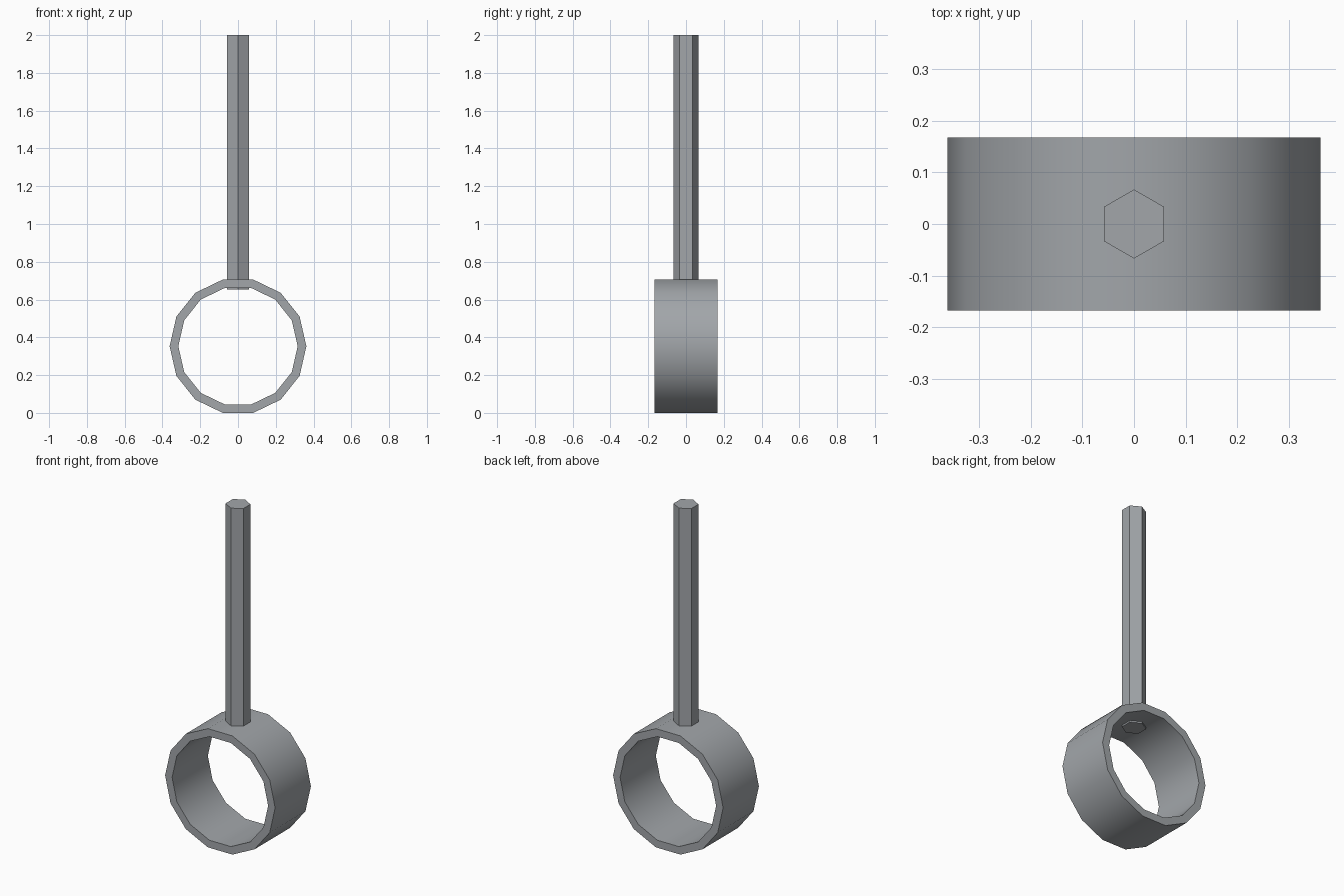
import bpy
import bmesh
import math
from mathutils import Matrix, Vector

cube = bpy.data.objects.get("Cube")
if cube:
    bpy.data.objects.remove(cube, do_unlink=True)

RADIUS, INNER, HALF_DEPTH, SIDES = 0.362, 0.316, 0.168, 14
CENTRE_Z = RADIUS * math.cos(math.pi / SIDES)

metal = bpy.data.materials.new("grey metal")
metal.use_nodes = True
colour = (0.36, 0.38, 0.40, 1)
metal.diffuse_color = colour
metal.node_tree.nodes["Principled BSDF"].inputs["Base Color"].default_value = colour


def add_object(name, bm):
    bmesh.ops.recalc_face_normals(bm, faces=bm.faces)
    mesh = bpy.data.meshes.new(name)
    bm.to_mesh(mesh)
    bm.free()
    mesh.materials.append(metal)
    obj = bpy.data.objects.new(name, mesh)
    bpy.context.collection.objects.link(obj)
    return obj


# Ring: a rectangular section spun around the y axis
bm = bmesh.new()
section = [bm.verts.new((r, y, CENTRE_Z)) for r, y in (
    (INNER, -HALF_DEPTH), (RADIUS, -HALF_DEPTH),
    (RADIUS, HALF_DEPTH), (INNER, HALF_DEPTH))]
edges = [bm.edges.new((section[i], section[(i + 1) % 4])) for i in range(4)]
bmesh.ops.spin(bm, geom=section + edges, cent=(0, 0, CENTRE_Z), axis=(0, 1, 0),
               angle=math.tau, steps=SIDES, use_merge=True)
bmesh.ops.remove_doubles(bm, verts=bm.verts, dist=0.0001)
ring = add_object("ring", bm)
bpy.ops.object.select_all(action="DESELECT")
ring.select_set(True)
bpy.context.view_layer.objects.active = ring
bpy.ops.object.shade_smooth_by_angle(angle=math.radians(30))

# Handle: a flat-sided hexagonal rod poking through the ring wall
bottom, top = 0.652, 2.0
bm = bmesh.new()
place = Matrix.Translation(Vector((0, 0, (bottom + top) / 2)))
bmesh.ops.create_cone(bm, cap_ends=True, segments=6, radius1=0.067, radius2=0.067,
                      depth=top - bottom,
                      matrix=place @ Matrix.Rotation(math.pi / 2, 4, "Z"))
# Keep two corners on the y axis
if max(v.co.y for v in bm.verts) < 0.06:
    bmesh.ops.rotate(bm, verts=bm.verts, matrix=Matrix.Rotation(math.pi / 6, 3, "Z"))
add_object("handle", bm)
